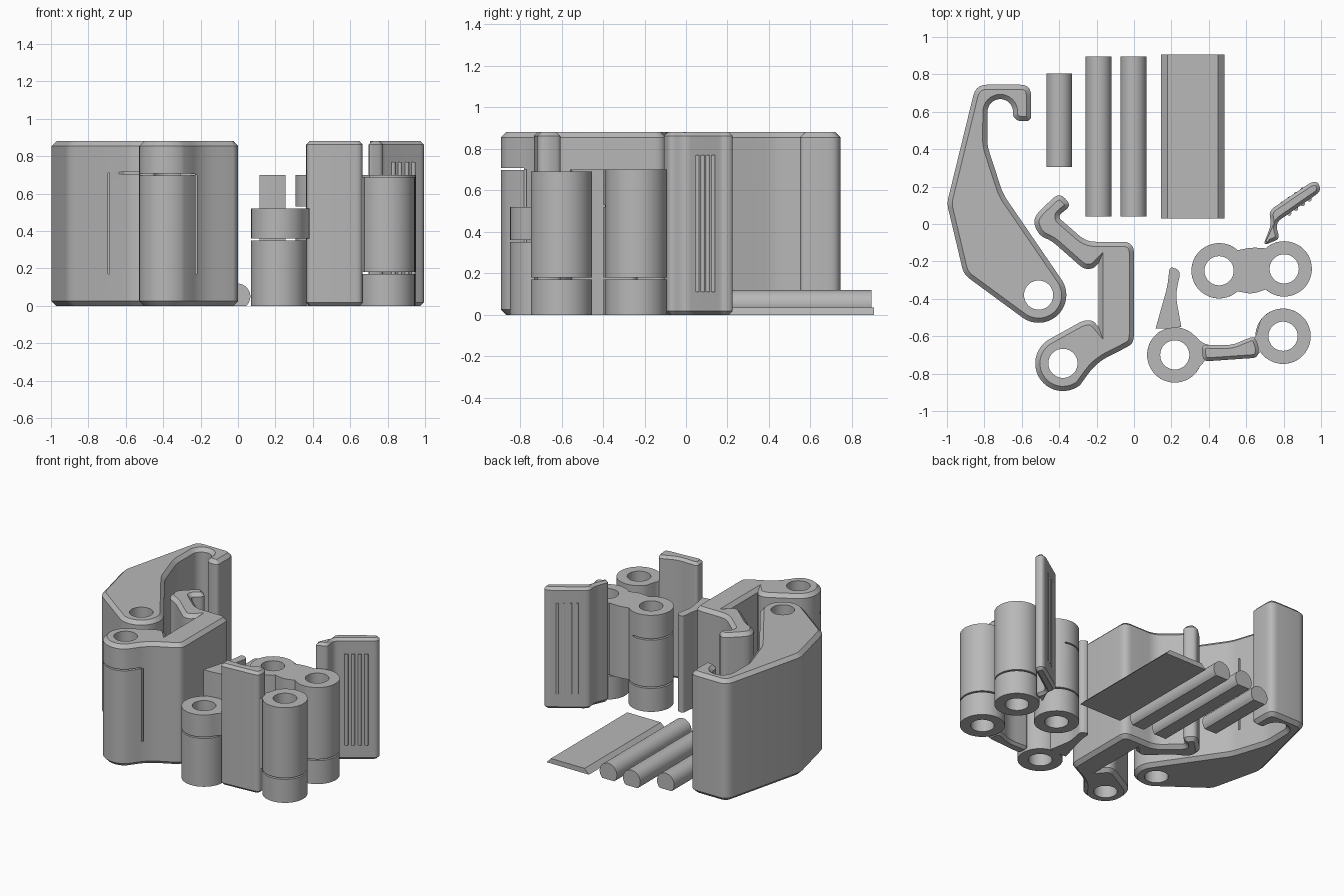
import bpy, bmesh
from math import cos, sin, radians, pi
from mathutils import Vector

if "Cube" in bpy.data.objects:
    bpy.data.objects.remove(bpy.data.objects["Cube"])

grey = bpy.data.materials.new("plain grey")
grey.use_nodes = True
grey.diffuse_color = (0.48, 0.48, 0.48, 1)
grey.node_tree.nodes["Principled BSDF"].inputs["Base Color"].default_value = grey.diffuse_color

HIGH = 0.88      # height of the jaws and grips
LINK = 0.70      # height of the hinge links
R, BORE = 0.148, 0.078
GAP = 0.01


def arc(c, r, a0, a1, n=32):
    """Points along an arc, angles in degrees."""
    return [(c[0] + r * cos(radians(a0 + (a1 - a0) * i / n)),
             c[1] + r * sin(radians(a0 + (a1 - a0) * i / n))) for i in range(n + 1)]


def rounded(points, n=5):
    """Replace each corner written as (x, y, size) by a smooth curve."""
    out = []
    for i, p in enumerate(points):
        v = Vector(p[:2])
        if len(p) < 3:
            out.append(v)
            continue
        a = Vector(points[i - 1][:2]) - v
        b = Vector(points[(i + 1) % len(points)][:2]) - v
        a = v + a.normalized() * min(p[2], a.length * 0.45)
        b = v + b.normalized() * min(p[2], b.length * 0.45)
        for k in range(n + 1):
            t = k / n
            out.append(a * (1 - t) ** 2 + v * 2 * t * (1 - t) + b * t * t)
    return out


def finish(bm, name):
    bmesh.ops.recalc_face_normals(bm, faces=bm.faces)
    mesh = bpy.data.meshes.new(name)
    bm.to_mesh(mesh)
    bm.free()
    mesh.materials.append(grey)
    ob = bpy.data.objects.new(name, mesh)
    bpy.context.collection.objects.link(ob)
    return ob


def smooth(ob):
    bpy.ops.object.select_all(action="DESELECT")
    ob.select_set(True)
    bpy.context.view_layer.objects.active = ob
    bpy.ops.object.shade_smooth_by_angle(angle=radians(28))


def raw_prism(name, outline, z0, z1, chamfer=0.0):
    bm = bmesh.new()
    base = bm.faces.new([bm.verts.new((p[0], p[1], z0)) for p in rounded(outline)])
    top = bmesh.ops.extrude_face_region(bm, geom=[base], use_keep_orig=True)["geom"]
    bmesh.ops.translate(bm, vec=(0, 0, z1 - z0),
                        verts=[g for g in top if isinstance(g, bmesh.types.BMVert)])
    if chamfer:
        bmesh.ops.recalc_face_normals(bm, faces=bm.faces)
        rims = [e for e in bm.edges if abs(e.verts[0].co.z - e.verts[1].co.z) < 1e-5]
        bmesh.ops.bevel(bm, geom=rims, offset=chamfer, offset_type="OFFSET",
                        segments=1, affect="EDGES", clamp_overlap=False)
    return finish(bm, name)


def box(x0, x1, y0, y1, z0, z1):
    return raw_prism("cutter", [(x0, y0), (x1, y0), (x1, y1), (x0, y1)], z0, z1)


def prism(name, outline, z0, z1, chamfer=0.0, bores=(), slits=()):
    """Extruded outline with chamfered ends, round bores and thin slits."""
    ob = raw_prism(name, outline, z0, z1, chamfer)
    cutters = [raw_prism("cutter", arc(c, BORE, 0, 360, 40)[:-1], -0.1, 1) for c in bores]
    cutters += [box(*s) for s in slits]
    for c in cutters:
        c.hide_render = True
        mod = ob.modifiers.new("cut", "BOOLEAN")
        mod.operation, mod.solver, mod.object = "DIFFERENCE", "EXACT", c
    if cutters:
        dg = bpy.context.evaluated_depsgraph_get()
        mesh = bpy.data.meshes.new_from_object(ob.evaluated_get(dg))
        ob.modifiers.clear()
        ob.data = mesh
        for c in cutters:
            bpy.data.objects.remove(c)
    smooth(ob)
    return ob


def knuckle(name, c, z0, z1):
    prism(name, arc(c, R, 0, 360, 48)[:-1], z0, z1, bores=[c])


# Large hooked jaw
pin = (-0.51, -0.38)
prism("hooked_jaw",
      [(-0.845, 0.745, 0.06), (-1.0, 0.11, 0.03), (-0.91, -0.27, 0.04)]
      + arc(pin, R, 235, 392)
      + [(-0.70, 0.16, 0.04), (-0.785, 0.42, 0.04)]
      + arc((-0.715, 0.6), 0.068, 180, 0, 16)
      + [(-0.647, 0.575, 0.02), (-0.62, 0.55, 0.02), (-0.55, 0.55, 0.03), (-0.55, 0.745, 0.06)],
      0, HIGH, 0.025, [pin],
      [(-0.696, -0.686, -0.5, -0.38, 0.17, 0.71),
       (-0.69, -0.45, -0.6, -0.47, 0.705, 0.715),
       (-0.78, -0.6, 0.215, 0.225, 0.17, 0.71)])

# Small jaw with a bent arm
pin = (-0.38, -0.745)
prism("bent_jaw",
      arc(pin, R, 122, 308)
      + [(-0.2, -0.74, 0.12), (-0.05, -0.665, 0.05), (0, -0.635, 0.05), (0, -0.095, 0.06),
         (-0.255, -0.095, 0.05), (-0.41, 0.04, 0.03), (-0.335, 0.1, 0.035),
         (-0.4, 0.17, 0.05), (-0.545, 0.03, 0.06), (-0.51, -0.06, 0.06),
         (-0.44, -0.09, 0.04), (-0.27, -0.24, 0.03), (-0.22, -0.24, 0.03),
         (-0.19, -0.21), (-0.19, -0.55), (-0.22, -0.515, 0.03), (-0.27, -0.515, 0.03)],
      0, HIGH, 0.025, [pin],
      [(-0.228, -0.218, -0.9, -0.7, 0.17, 0.70),
       (-0.55, -0.22, -0.95, -0.78, 0.697, 0.707)])

# Double hinge link with its lower knuckles
left, right = (0.455, -0.25), (0.803, -0.24)
prism("double_link",
      arc(left, R, 48, 312) + [(0.63, -0.375, 0.07)]
      + arc(right, R, -132, 132) + [(0.63, -0.125, 0.07)],
      0.18, LINK, bores=[left, right],
      slits=[(0.2, 0.5, -0.5, 0, 0.52, 0.53)])
for name, c in (("link_knuckle_left", left), ("link_knuckle_right", right)):
    knuckle(name, c, 0, 0.18 - GAP)

# Angled finger grip with ribs on both faces
prism("finger_grip",
      [(0.69, -0.115, 0.03), (0.78, -0.08, 0.03), (0.755, 0.005, 0.04), (1.0, 0.175, 0.035),
       (0.985, 0.225, 0.035), (0.95, 0.225, 0.03), (0.72, 0.07, 0.04), (0.735, 0.0, 0.04)],
      0, HIGH, 0.018)
for i in range(4):
    x = 0.83 + 0.036 * i
    y = 0.057 + 0.025 * i
    for side, (dx, dy) in (("front", (0, 0)), ("back", (-0.035, 0.052))):
        prism(f"grip_rib_{side}_{i + 1}", arc((x + dx, y + dy), 0.012, 0, 360, 12)[:-1], 0.11, 0.77)

# Lever: thumb plate, two arms, spike and loose knuckles
left, right = (0.218, -0.70), (0.797, -0.60)
prism("thumb_plate",
      [(0.37, -0.735, 0.03), (0.66, -0.715, 0.03), (0.67, -0.665, 0.03), (0.645, -0.6, 0.03),
       (0.60, -0.615, 0.03), (0.52, -0.65, 0.06), (0.36, -0.645, 0.03)],
      0, HIGH, 0.018)
prism("lever_arm_left",
      arc(left, R, 45, 335) + [(0.38, -0.73), (0.42, -0.72), (0.42, -0.65), (0.37, -0.64, 0.03)],
      0.36, 0.52, bores=[left])
prism("lever_arm_right",
      arc(right, R, -145, 145) + [(0.65, -0.605, 0.03), (0.62, -0.62), (0.62, -0.70), (0.66, -0.70)],
      0.18, 0.69, bores=[right])
knuckle("lever_knuckle_left", left, 0, 0.36 - GAP)
knuckle("lever_knuckle_right", right, 0, 0.18 - GAP)
prism("lever_spike",
      [(0.115, -0.56), (0.18, -0.56), (0.253, -0.55), (0.222, -0.38, 0.05), (0.25, -0.25, 0.03),
       (0.19, -0.225, 0.03), (0.18, -0.33, 0.05)],
      0, LINK)


def bar(name, profile, y0, y1):
    """Profile in x and z, run along y."""
    bm = bmesh.new()
    ends = [[bm.verts.new((x, y, z)) for x, z in profile] for y in (y0, y1)]
    for e in ends:
        bm.faces.new(e)
    for i in range(len(profile)):
        bm.faces.new((ends[0][i - 1], ends[0][i], ends[1][i], ends[1][i - 1]))
    smooth(finish(bm, name))


# Flat-bottomed pins and the tapered strip
for name, x, y0, y1 in (("short_pin", -0.40, 0.305, 0.805), ("long_pin_left", -0.19, 0.04, 0.895),
                        ("long_pin_right", -0.003, 0.04, 0.895)):
    bar(name, arc((x, 0.05), 0.069, -46, 226), y0, y1)
bar("tapered_strip", [(0.145, 0), (0.485, 0), (0.45, 0.036), (0.18, 0.036)], 0.03, 0.905)
